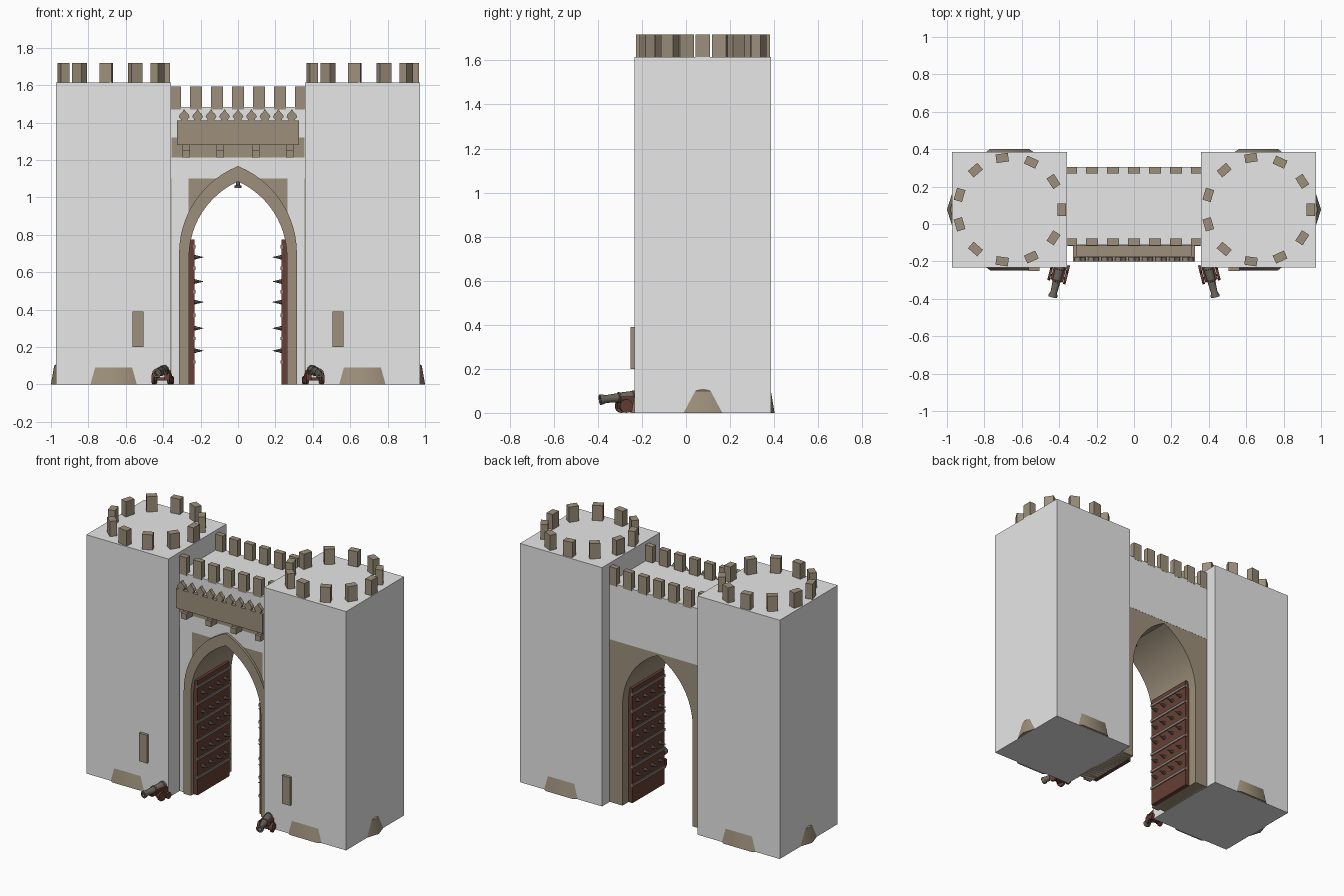
import bpy, bmesh, math
from mathutils import Matrix, Vector

if "Cube" in bpy.data.objects:
    bpy.data.objects.remove(bpy.data.objects["Cube"])


def mat(name, c):
    m = bpy.data.materials.new(name)
    m.diffuse_color = (*c, 1)
    m.use_nodes = True
    m.node_tree.nodes["Principled BSDF"].inputs["Base Color"].default_value = m.diffuse_color
    return m


GREY = mat("pale_grey", (0.8, 0.8, 0.8))
STONE = mat("brown_stone", (0.34, 0.28, 0.20))
WOOD = mat("dark_red_wood", (0.13, 0.05, 0.035))
IRON = mat("dark_iron", (0.15, 0.13, 0.11))
BAND = mat("iron_band", (0.25, 0.21, 0.18))


def finish(name, bm, m, smooth=False):
    bmesh.ops.recalc_face_normals(bm, faces=bm.faces)
    me = bpy.data.meshes.new(name)
    bm.to_mesh(me)
    bm.free()
    me.materials.append(m)
    ob = bpy.data.objects.new(name, me)
    bpy.context.collection.objects.link(ob)
    if smooth:
        bpy.context.view_layer.objects.active = ob
        ob.select_set(True)
        bpy.ops.object.shade_smooth_by_angle(angle=math.radians(40))
        ob.select_set(False)
    return ob


def add_box(bm, lo, hi, M=Matrix()):
    lo, hi = Vector(lo), Vector(hi)
    S = Matrix.Diagonal((*(hi - lo), 1))
    bmesh.ops.create_cube(bm, size=1, matrix=M @ Matrix.Translation((lo + hi) / 2) @ S)


def boxes(name, items, m, M=Matrix()):
    bm = bmesh.new()
    for lo, hi in items:
        add_box(bm, lo, hi, M)
    return finish(name, bm, m)


def prism(bm, pts, y0, y1):
    # extrude an x-z outline along y
    f = bm.faces.new([bm.verts.new((x, y0, z)) for x, z in pts])
    r = bmesh.ops.extrude_face_region(bm, geom=[f])
    vs = [v for v in r["geom"] if isinstance(v, bmesh.types.BMVert)]
    bmesh.ops.translate(bm, verts=vs, vec=(0, y1 - y0, 0))


def lathe(bm, prof, n, M):
    # rings of n points around local z, capped at both ends
    rings = [[bm.verts.new(M @ Vector((r * math.cos(k * math.tau / n), r * math.sin(k * math.tau / n), z)))
              for k in range(n)] for r, z in prof]
    for a, b in zip(rings, rings[1:]):
        for k in range(n):
            bm.faces.new((a[k], a[(k + 1) % n], b[(k + 1) % n], b[k]))
    bm.faces.new(rings[0])
    bm.faces.new(rings[-1])


def arch(w, spring, apex, n=12):
    # pointed arch from right foot over the apex to left foot
    h = apex - spring
    r = (h * h + w * w) / (2 * w)
    end = math.asin(h / r)
    right = [(w - r + r * math.cos(end * i / n), spring + r * math.sin(end * i / n)) for i in range(n + 1)]
    return [(w, 0)] + right + [(-x, z) for x, z in right[-2::-1]] + [(-w, 0)]


CY = 0.077
for s, side in ((-1, "left"), (1, "right")):
    cx = 0.665 * s
    # square outer block of the tower
    boxes(side + "_tower_block", [((cx - .307, -.233, 0), (cx + .307, .386, 1.615))], GREY)
    # ten-sided stone core with a flared foot
    bm = bmesh.new()
    lathe(bm, [(.335, .0005), (.318, .1), (.3, .112), (.298, 1.612)], 10,
          Matrix.Translation((cx, CY, 0)) @ Matrix.Diagonal((1, 1.02, 1, 1)))
    finish(side + "_tower_core", bm, STONE, True)
    # ring of eleven merlons
    bm = bmesh.new()
    for k in range(11):
        M = Matrix.Translation((cx, CY, 0)) @ Matrix.Rotation(k * math.tau / 11, 4, 'Z')
        add_box(bm, (.256, -.033, 1.6), (.302, .033, 1.718), M)
    finish(side + "_tower_merlons", bm, STONE)
    # slit window surround
    boxes(side + "_window_slit", [((.535 * s - .03, -.252, .2), (.535 * s + .03, -.22, .39))], STONE)

    # door leaf, standing open against the passage wall
    M = Matrix.Diagonal((s, 1, 1, 1))
    boxes(side + "_door", [((.232, -.1, 0), (.262, .24, .775))], WOOD, M)
    boxes(side + "_door_bands", [((.226, -.103, z - .009), (.24, .243, z + .009))
                                 for z in (.12, .245, .37, .495, .62, .735)], BAND, M)
    bm = bmesh.new()
    for z in (.18, .3, .44, .55, .68):
        for y in (-.05, .03, .11, .19):
            lathe(bm, [(.013, 0), (.009, .014), (.001, .048)], 8,
                  Matrix.Translation((.233 * s, y, z)) @ Matrix.Rotation(-s * math.pi / 2, 4, 'Y'))
    finish(side + "_door_spikes", bm, IRON, True)

    # cannon: barrel, carriage and wheels in a frame turned outwards
    C = Matrix.Translation((.405 * s, -.27, 0)) @ Matrix.Rotation(s * math.radians(14), 4, 'Z')
    bm = bmesh.new()
    lathe(bm, [(.008, -.062), (.012, -.055), (.008, -.048), (.026, -.044), (.027, -.03), (.024, -.028),
               (.023, .03), (.026, .032), (.026, .038), (.021, .04), (.018, .1), (.024, .115),
               (.024, .125), (.013, .126), (.013, .09)], 14,
          C @ Matrix.Translation((0, 0, .073)) @ Matrix.Rotation(math.radians(96), 4, 'X'))
    finish(side + "_cannon_barrel", bm, IRON, True)
    boxes(side + "_cannon_carriage",
          [((t * .028 - .006, -.035, .02), (t * .028 + .006, .05, .075)) for t in (-1, 1)]
          + [((-.03, -.025, .02), (.03, .05, .035)), ((-.046, -.018, .024), (.046, -.006, .036))], WOOD, C)
    bm = bmesh.new()
    for t in (-1, 1):
        for y, r in ((-.012, .031), (.04, .022)):
            lathe(bm, [(r, -.007), (r, .007)], 14,
                  C @ Matrix.Translation((t * .043, y, r)) @ Matrix.Rotation(math.pi / 2, 4, 'Y'))
    finish(side + "_cannon_wheels", bm, WOOD, True)

# gate wall with its pointed passage
Y0, Y1 = -.112, .304
inner = arch(.262, .68, 1.085)
bm = bmesh.new()
prism(bm, [(-.37, 0), (-.37, 1.481), (.37, 1.481), (.37, 0)] + inner, Y0, Y1)
finish("gate_wall", bm, STONE, True)

# pale blocks that face the wall: two piers and the lintel
boxes("gate_piers", [((min(a, b), Y0 - .001, .0), (max(a, b), Y1 - .002, 1.1))
                     for a, b in ((-.355, -.264), (.264, .355))], GREY)
boxes("gate_lintel", [((-.36, Y0 - .001, 1.1), (.36, Y1 + .001, 1.483))], GREY)

# moulded arch surround and the boss under its point
bm = bmesh.new()
prism(bm, arch(.315, .70, 1.167) + arch(.262, .68, 1.085)[::-1], -.13, -.05)
finish("arch_surround", bm, STONE, True)
bm = bmesh.new()
lathe(bm, [(.02, 1.05), (.02, 1.062), (.01, 1.066), (.01, 1.1)], 10, Matrix.Translation((0, 0, 0)))
finish("arch_boss", bm, IRON, True)

# merlons along both edges of the gate roof
bm = bmesh.new()
for k in range(-3, 4):
    for y in (-.114, .27):
        add_box(bm, (k * .112 - .032, y, 1.47), (k * .112 + .032, y + .036, 1.592))
finish("gate_merlons", bm, STONE)

# projecting gallery: ledge, floor, front panel and end panels
boxes("gallery", [((-.356, -.118, 1.213), (.356, -.1, 1.32)),
                  ((-.325, -.2, 1.28), (.325, -.11, 1.3)),
                  ((-.325, -.2, 1.28), (.325, -.175, 1.412)),
                  ((-.325, -.19, 1.28), (-.305, -.11, 1.41)),
                  ((.305, -.19, 1.28), (.325, -.11, 1.41))], STONE)
boxes("gallery_corbels", [((x - .02, -.185, 1.212), (x + .02, -.1, 1.25)) for x in (-.277, -.094, .094, .277)]
      + [((x - .02, -.165, 1.245), (x + .02, -.1, 1.285)) for x in (-.277, -.094, .094, .277)], STONE)

# pointed crest along the gallery panel
bm = bmesh.new()
half = [(.018, 1.405), (.018, 1.418), (.029, 1.43), (.022, 1.445), (.01, 1.456)]
for k in range(-4, 5):
    pts = half + [(0, 1.472)] + [(-x, z) for x, z in half[::-1]]
    prism(bm, [(x + k * .072, z) for x, z in pts], -.2, -.176)
finish("gallery_crest", bm, STONE)
